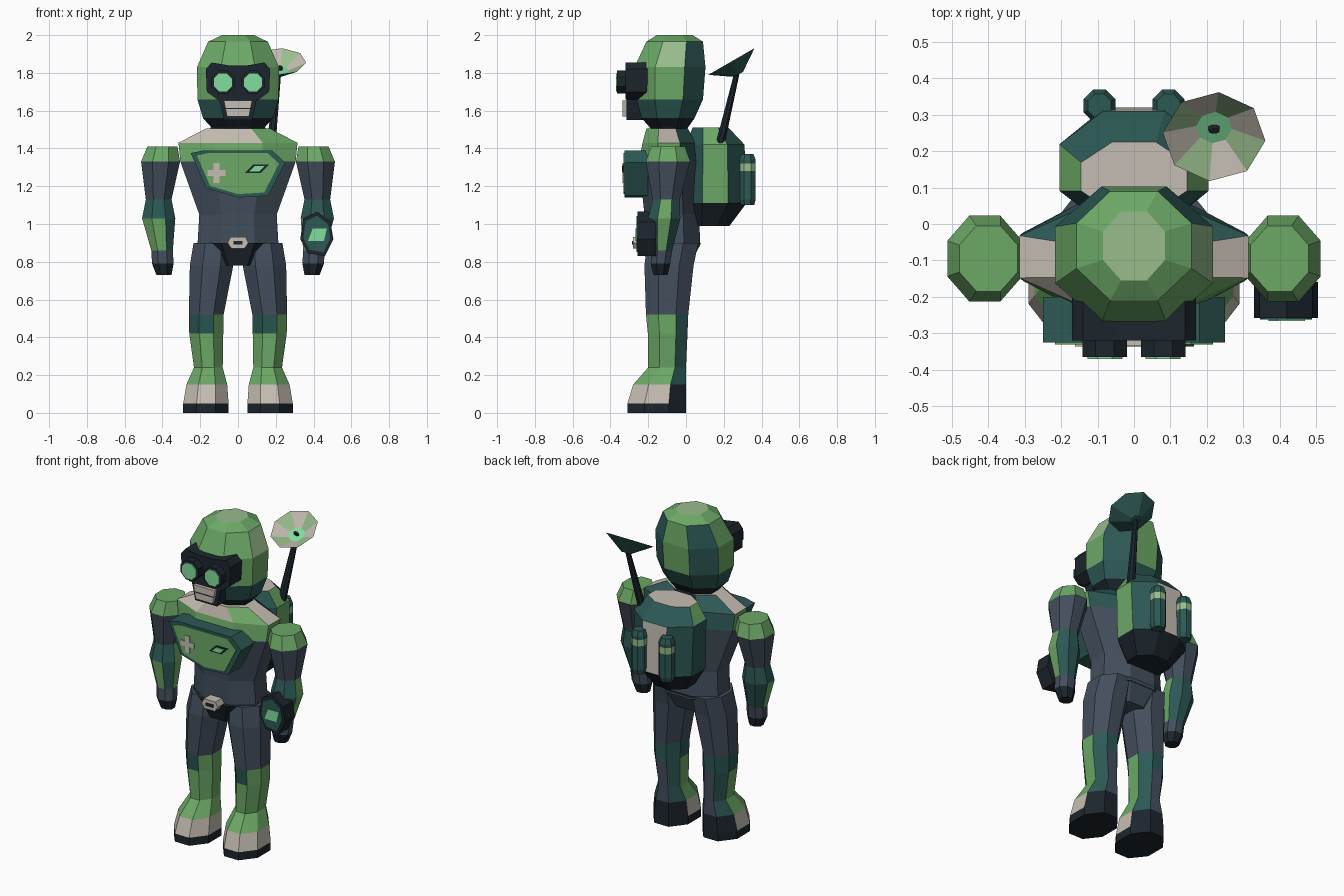
import bpy, bmesh, math
from mathutils import Matrix

cube = bpy.data.objects.get("Cube")
if cube:
    bpy.data.objects.remove(cube, do_unlink=True)

# Palette, one letter per material
PALETTE = {
    "g": ("leaf green", "6CA866"), "p": ("pale sage", "98BC8C"),
    "t": ("dark teal", "2C5854"), "s": ("slate suit", "434F5D"),
    "k": ("near black", "1C252D"), "c": ("warm cream", "C6BEB3"),
    "m": ("mint glow", "82DE9C"),
}


def linear(code):
    vals = [int(code[i:i + 2], 16) / 255 for i in (0, 2, 4)]
    return [((v + 0.055) / 1.055) ** 2.4 if v > 0.04 else v / 12.92 for v in vals] + [1]


MATS = {}
for key, (label, code) in PALETTE.items():
    mat = bpy.data.materials.new(label)
    mat.use_nodes = True
    mat.diffuse_color = linear(code)
    mat.node_tree.nodes["Principled BSDF"].inputs["Base Color"].default_value = linear(code)
    mat.node_tree.nodes["Principled BSDF"].inputs["Roughness"].default_value = 0.8
    MATS[key] = mat


def finish(name, bm, used):
    bmesh.ops.recalc_face_normals(bm, faces=bm.faces)
    mesh = bpy.data.meshes.new(name)
    bm.to_mesh(mesh)
    bm.free()
    for key in used:
        mesh.materials.append(MATS[key])
    obj = bpy.data.objects.new(name, mesh)
    bpy.context.collection.objects.link(obj)
    return obj


def loft(name, rings, rows, turn=0.0):
    """Eight-sided skin through rings (z, cx, cy, rx, ry).
    rows: colours of bottom cap, each band, top cap; eight letters run
    from the +x facet anticlockwise."""
    used = sorted(set("".join(rows)))
    bm = bmesh.new()
    loops = []
    grow = 1 / math.cos(math.pi / 8)
    for z, cx, cy, rx, ry in rings:
        angles = [math.pi / 4 * (k - 0.5) + turn for k in range(8)]
        loops.append([bm.verts.new((cx + rx * grow * math.cos(a), cy + ry * grow * math.sin(a), z))
                      for a in angles])
    bm.faces.new(loops[0]).material_index = used.index(rows[0])
    bm.faces.new(loops[-1]).material_index = used.index(rows[-1])
    for low, high, row in zip(loops, loops[1:], rows[1:-1]):
        for k in range(8):
            n = (k + 1) % 8
            face = bm.faces.new((low[k], low[n], high[n], high[k]))
            face.material_index = used.index(row[k % len(row)])
    return finish(name, bm, used)


def prism(name, outline, front, back, side, face=None):
    """Outline in x-z pushed from front to back along y."""
    face = face or side
    used = sorted({side, face})
    bm = bmesh.new()
    a = [bm.verts.new((x, front, z)) for x, z in outline]
    b = [bm.verts.new((x, back, z)) for x, z in outline]
    bm.faces.new(a).material_index = used.index(face)
    bm.faces.new(b).material_index = used.index(side)
    for i in range(len(a)):
        j = (i + 1) % len(a)
        bm.faces.new((a[i], a[j], b[j], b[i])).material_index = used.index(side)
    return finish(name, bm, used)


def ngon(x, z, r, n=8):
    return [(x + r * math.cos((i + 0.5) * math.tau / n), z + r * math.sin((i + 0.5) * math.tau / n))
            for i in range(n)]


def shrink(outline, f):
    mx = sum(p[0] for p in outline) / len(outline)
    mz = sum(p[1] for p in outline) / len(outline)
    return [(mx + (x - mx) * f, mz + (z - mz) * f) for x, z in outline]


def box(x, z, w, h):
    return [(x - w / 2, z - h / 2), (x + w / 2, z - h / 2), (x + w / 2, z + h / 2), (x - w / 2, z + h / 2)]


# Legs and arms
for s, side in ((1, "left"), (-1, "right")):
    loft(side + "_leg", [
        (0.0, s * .17, -.155, .12, .155), (.05, s * .17, -.155, .12, .155),
        (.15, s * .165, -.14, .108, .14), (.24, s * .157, -.1, .076, .1),
        (.42, s * .168, -.097, .09, .105), (.52, s * .168, -.1, .092, .112),
        (.78, s * .14, -.09, .115, .13), (.9, s * .13, -.07, .105, .135)],
        ["k", "k", "ckkkcccc", "gtstgggg", "gtstgggg", "gttttttg", "s", "s", "s"])
    loft(side + "_arm", [
        (.73, s * .392, -.135, .04, .037), (.79, s * .398, -.135, .057, .052),
        (.86, s * .402, -.128, .057, .055), (1.03, s * .42, -.115, .088, .085),
        (1.13, s * .42, -.105, .068, .072), (1.33, s * .41, -.095, .103, .118),
        (1.41, s * .4, -.095, .08, .09)],
        ["k", "k", "s", "gtttgggt", "gttttttt", "s", "g", "g"])

# Pelvis and torso
loft("pelvis", [(.78, 0, -.09, .12, .11), (.9, 0, -.08, .215, .16)],
     ["s", "kssskkkk", "k"])
loft("torso", [
    (.88, 0, -.07, .215, .145), (1.05, 0, -.075, .205, .145), (1.33, 0, -.09, .305, .16),
    (1.43, 0, -.09, .315, .14), (1.505, 0, -.1, .17, .11)],
    ["s", "s", "s", "gtstgggg", "ctktcccg", "c"])

# Belt buckle
buckle = [(-.055, .9), (-.04, .93), (.04, .93), (.055, .9), (.035, .87), (-.035, .87)]
prism("belt_buckle", buckle, -.28, -.2, "c")
prism("buckle_slot", box(0, .9, .05, .018), -.285, -.279, "k")

# Chest panel with its markings
panel = [(-.25, 1.375), (-.18, 1.39), (.18, 1.39), (.25, 1.325),
         (.16, 1.15), (0, 1.14), (-.17, 1.19)]
prism("chest_panel", panel, -.325, -.2, "t")
prism("chest_panel_face", shrink(panel, .87), -.331, -.324, "g")
prism("chest_cross_bar", box(-.115, 1.27, .095, .032), -.336, -.33, "c")
prism("chest_cross_post", box(-.115, 1.27, .032, .105), -.337, -.33, "c")
badge = [(.035, 1.27), (.12, 1.27), (.165, 1.315), (.08, 1.315)]
prism("chest_badge", badge, -.336, -.33, "k")
prism("chest_badge_light", shrink(badge, .62), -.34, -.335, "m")

# Wrist device on the left forearm
device = [(.345, 1.03), (.42, 1.065), (.49, 1.01), (.505, .92),
          (.46, .83), (.37, .845), (.33, .92)]
prism("wrist_device", device, -.258, -.16, "k")
prism("wrist_device_face", shrink(device, .82), -.263, -.257, "t")
prism("wrist_screen", [(.37, .91), (.395, .975), (.47, .975), (.455, .91)], -.267, -.262, "m")

# Helmet
loft("helmet", [
    (1.46, 0, -.09, .12, .08), (1.51, 0, -.09, .14, .1), (1.56, 0, -.095, .185, .14),
    (1.66, 0, -.09, .215, .18), (1.83, 0, -.085, .217, .188),
    (1.965, 0, -.06, .158, .15), (2.0, 0, -.06, .085, .095)],
    ["k", "k", "k", "t", "gtgtgggg", "ptgtgggg", "g", "p"])

# Goggles and mouthpiece
mask = [(-.17, 1.82), (-.14, 1.855), (-.05, 1.84), (.05, 1.84), (.14, 1.855), (.17, 1.82),
        (.165, 1.7), (.11, 1.66), (-.11, 1.66), (-.165, 1.7)]
prism("goggle_mask", mask, -.32, -.17, "k")
prism("jaw_guard", [(-.1, 1.665), (.1, 1.665), (.075, 1.55), (-.075, 1.55)], -.315, -.17, "k")
prism("mouthpiece", [(-.075, 1.655), (.075, 1.655), (.058, 1.57), (-.058, 1.57)], -.335, -.25, "c")
prism("mouth_line", box(0, 1.612, .13, .005), -.337, -.334, "k")
for s, side in ((1, "left"), (-1, "right")):
    prism(side + "_goggle_tube", ngon(s * .08, 1.752, .066), -.365, -.3, "k")
    prism(side + "_goggle_lens", ngon(s * .08, 1.75, .052), -.371, -.364, "m")

# Backpack
loft("backpack", [
    (.99, 0, .125, .12, .105), (1.11, 0, .155, .195, .165),
    (1.42, 0, .155, .205, .155), (1.51, 0, .13, .145, .095)],
    ["k", "k", "gtcttttt", "gtttgttt", "c"])
for s, side in ((1, "left"), (-1, "right")):
    loft(side + "_canister", [
        (z, s * .095, .325, r, r) for z, r in
        ((1.1, .036), (1.13, .044), (1.28, .044), (1.32, .044), (1.34, .044), (1.37, .032))],
        ["t", "t", "t", "p", "t", "t", "t"])

# Antenna rod and dish
loft("antenna_rod", [(1.42, .175, .18, .024, .024), (1.81, .215, .272, .014, .014)], ["k", "k", "k"])
dish = loft("antenna_dish", [
    (-.078, 0, 0, .025, .025), (0, 0, 0, .131, .131), (-.05, 0, 0, .046, .046)],
    ["t", "t", "cp", "m"], turn=0.3)
tip = loft("antenna_tip", [(-.055, 0, 0, .016, .009), (-.03, 0, 0, .014, .008)], ["k", "k", "k"])
for part in (dish, tip):
    part.matrix_world = Matrix.Translation((.22, .24, 1.86)) @ Matrix.Rotation(math.radians(30), 4, "X")
